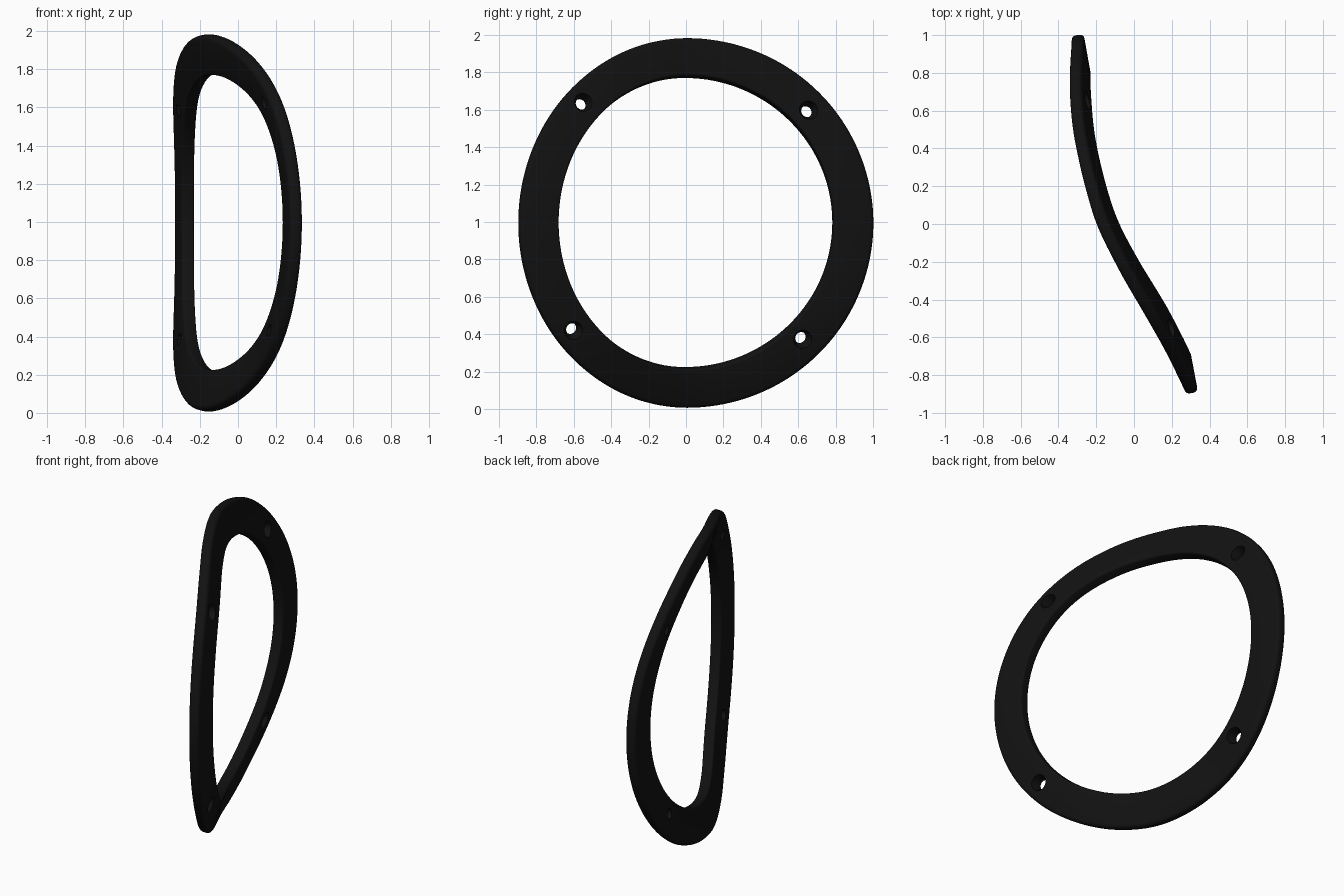
import bpy, bmesh, math
from mathutils import Vector

if "Cube" in bpy.data.objects:
    bpy.data.objects.remove(bpy.data.objects["Cube"])

SEG = 160
THICK = 0.068

# Sideways bend (y, x) along the outer and inner rims
OUTER_BEND = [(-0.9, 0.308), (-0.68, 0.20), (-0.45, 0.07), (-0.25, -0.045), (0, -0.168),
              (0.2, -0.23), (0.36, -0.268), (0.54, -0.30), (0.76, -0.313), (1.0, -0.30)]
INNER_BEND = [(-0.69, 0.268), (-0.6, 0.225), (-0.43, 0.135), (-0.2, -0.005), (0, -0.11),
              (0.2, -0.178), (0.45, -0.235), (0.67, -0.258), (0.79, -0.262)]


def bend(pts, y):
    """Smooth Hermite interpolation through the bend points."""
    n = len(pts)

    def slope(i):
        a, b = pts[max(i - 1, 0)], pts[min(i + 1, n - 1)]
        return (b[1] - a[1]) / (b[0] - a[0])
    i = 0
    while i < n - 2 and y > pts[i + 1][0]:
        i += 1
    (y0, x0), (y1, x1) = pts[i], pts[i + 1]
    h = y1 - y0
    t = (y - y0) / h
    return ((2*t**3 - 3*t**2 + 1) * x0 + (t**3 - 2*t**2 + t) * h * slope(i)
            + (3*t**2 - 2*t**3) * x1 + (t**3 - t**2) * h * slope(i + 1))


def rim(a, left, right, half_height, zc, pts):
    y = math.cos(a) * (right if math.cos(a) > 0 else left)
    return Vector((bend(pts, y), y, zc + half_height * math.sin(a)))


def outer(a):
    return rim(a, 0.895, 1.0, 0.985, 0.995, OUTER_BEND)


def inner(a):
    return rim(a, 0.685, 0.786, 0.7785, 0.9975, INNER_BEND)


def frame(a):
    """Middle point, width direction, normal (towards +x) and half width."""
    def mid(q):
        return (outer(q) + inner(q)) / 2
    w = outer(a) - inner(a)
    t = mid(a + 0.02) - mid(a - 0.02)
    return mid(a), w.normalized(), w.cross(t).normalized(), w.length / 2


def section(half):
    """Rounded rectangle, softer on the outer edge."""
    out = []
    for su, sv, start, r in ((1, 1, 0, 0.024), (-1, 1, 90, 0.012),
                             (-1, -1, 180, 0.012), (1, -1, 270, 0.024)):
        for k in range(5):
            q = math.radians(start + 22.5 * k)
            out.append((su * (half - r) + r * math.cos(q),
                        sv * (THICK / 2 - r) + r * math.sin(q)))
    return out


def loft(bm, rings, closed):
    n = len(rings[0])
    for i in range(len(rings) if closed else len(rings) - 1):
        a, b = rings[i], rings[(i + 1) % len(rings)]
        for j in range(n):
            bm.faces.new((a[j], a[(j + 1) % n], b[(j + 1) % n], b[j]))
    if not closed:
        bm.faces.new(rings[0])
        bm.faces.new(rings[-1])


def finish(bm, name):
    bmesh.ops.recalc_face_normals(bm, faces=bm.faces)
    me = bpy.data.meshes.new(name)
    bm.to_mesh(me)
    bm.free()
    ob = bpy.data.objects.new(name, me)
    bpy.context.collection.objects.link(ob)
    return ob


# Bent ring body
bm = bmesh.new()
rings = []
for i in range(SEG):
    c, w, n, half = frame(2 * math.pi * i / SEG)
    rings.append([bm.verts.new(c + w * u + n * v) for u, v in section(half)])
loft(bm, rings, True)
ring = finish(bm, "bent_ring")

# Countersunk screw hole cutters
bm = bmesh.new()
for y, z in ((0.647, 1.593), (-0.559, 1.633), (-0.61, 0.427), (0.615, 0.38)):
    a = math.atan2((z - 0.996) / 0.881, y / (0.893 if y > 0 else 0.79))
    c, w, n, half = frame(a)
    c = Vector((c.x, y, z))
    t = n.cross(w)
    rings = []
    for r, h in ((0.032, -0.1), (0.032, 0.0), (0.05, 0.03), (0.05, 0.1)):
        rings.append([bm.verts.new(c + n * h + r * (w * math.cos(q) + t * math.sin(q)))
                      for q in (2 * math.pi * k / 24 for k in range(24))])
    loft(bm, rings, False)
cutter = finish(bm, "screw_hole_cutter")
cutter.hide_render = True

mod = ring.modifiers.new("screw_holes", 'BOOLEAN')
mod.operation = 'DIFFERENCE'
mod.solver = 'EXACT'
mod.object = cutter
bpy.context.view_layer.objects.active = ring
ring.select_set(True)
bpy.ops.object.modifier_apply(modifier=mod.name)
bpy.data.objects.remove(cutter)
bpy.ops.object.shade_smooth_by_angle(angle=math.radians(35))

# Black finish
mat = bpy.data.materials.new("black")
mat.diffuse_color = (0.006, 0.006, 0.006, 1)
mat.use_nodes = True
mat.node_tree.nodes["Principled BSDF"].inputs["Base Color"].default_value = mat.diffuse_color
ring.data.materials.clear()
ring.data.materials.append(mat)
